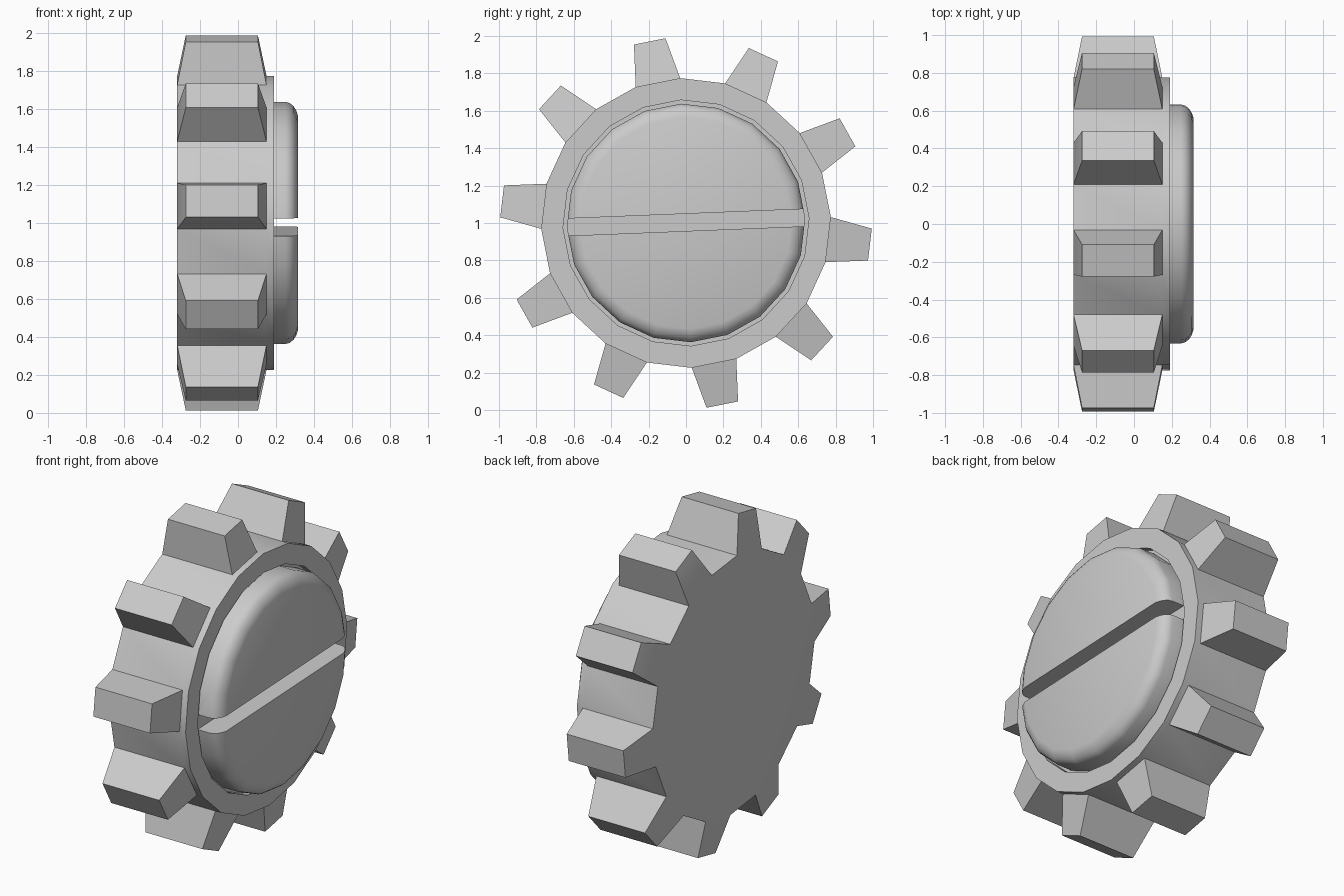
import bpy, bmesh
from math import cos, sin, pi, radians
from mathutils import Vector

if "Cube" in bpy.data.objects:
    bpy.data.objects.remove(bpy.data.objects["Cube"])

SIDES = 20
PHASE = radians(2.3)
CENTRE_Z = 1.0


def point(x, r, a):
    return Vector((x, r * cos(a), CENTRE_Z + r * sin(a)))


def lathe(bm, profile):
    """Revolve (x, radius) points around the x axis and cap both ends."""
    rings = [[bm.verts.new(point(x, r, PHASE + 2 * pi * i / SIDES))
              for i in range(SIDES)] for x, r in profile]
    for a, b in zip(rings, rings[1:]):
        for i in range(SIDES):
            j = (i + 1) % SIDES
            bm.faces.new((a[i], a[j], b[j], b[i]))
    bm.faces.new(rings[0])
    bm.faces.new(rings[-1])
    return rings


def finish(bm, name, smooth=True):
    bmesh.ops.recalc_face_normals(bm, faces=bm.faces)
    mesh = bpy.data.meshes.new(name)
    bm.to_mesh(mesh)
    bm.free()
    obj = bpy.data.objects.new(name, mesh)
    bpy.context.collection.objects.link(obj)
    if smooth:
        bpy.ops.object.select_all(action='DESELECT')
        obj.select_set(True)
        bpy.context.view_layer.objects.active = obj
        bpy.ops.object.shade_smooth_by_angle(angle=radians(30))
    return obj


# Gear wheel: disc with a raised lip and a recess for the knob
bm = bmesh.new()
rings = lathe(bm, [(-0.32, 0.775), (0.15, 0.775), (0.19, 0.775),
                   (0.19, 0.658), (0.15, 0.658)])

# Teeth: every other rim panel is pulled outward into a tapered block
for i in range(5, 5 + SIDES, 2):
    i %= SIDES
    j = (i + 1) % SIDES
    quad = [rings[0][i], rings[0][j], rings[1][j], rings[1][i]]
    bm.faces.remove(bm.faces.get(quad))
    mid = PHASE + 2 * pi * (i + 0.5) / SIDES
    tangent = Vector((0, -sin(mid), cos(mid)))
    tip = [bm.verts.new(point(x, 0.99, mid) + tangent * w)
           for x, w in ((-0.275, -0.086), (-0.275, 0.086),
                        (0.105, 0.086), (0.105, -0.086))]
    bm.faces.new(tip)
    for k in range(4):
        n = (k + 1) % 4
        bm.faces.new((quad[k], quad[n], tip[n], tip[k]))
finish(bm, "gear_wheel")

# Knob: rounded cap sitting in the recess
bm = bmesh.new()
lathe(bm, [(0.14, 0.638), (0.25, 0.638), (0.272, 0.632), (0.291, 0.617),
           (0.306, 0.594), (0.315, 0.567)])
knob = finish(bm, "slotted_knob", smooth=False)

# Screwdriver slot cut across the knob
bpy.ops.mesh.primitive_cube_add(size=1, location=(0.37, 0, 1.003),
                                rotation=(PHASE, 0, 0))
cutter = bpy.context.object
cutter.name = "slot_cutter"
cutter.scale = (0.4, 1.6, 0.092)
cutter.hide_render = True
mod = knob.modifiers.new("slot", 'BOOLEAN')
mod.operation = 'DIFFERENCE'
mod.solver = 'EXACT'
mod.object = cutter
bpy.ops.object.select_all(action='DESELECT')
knob.select_set(True)
bpy.context.view_layer.objects.active = knob
bpy.ops.object.modifier_apply(modifier=mod.name)
bpy.data.objects.remove(cutter)
bpy.ops.object.shade_smooth_by_angle(angle=radians(30))
